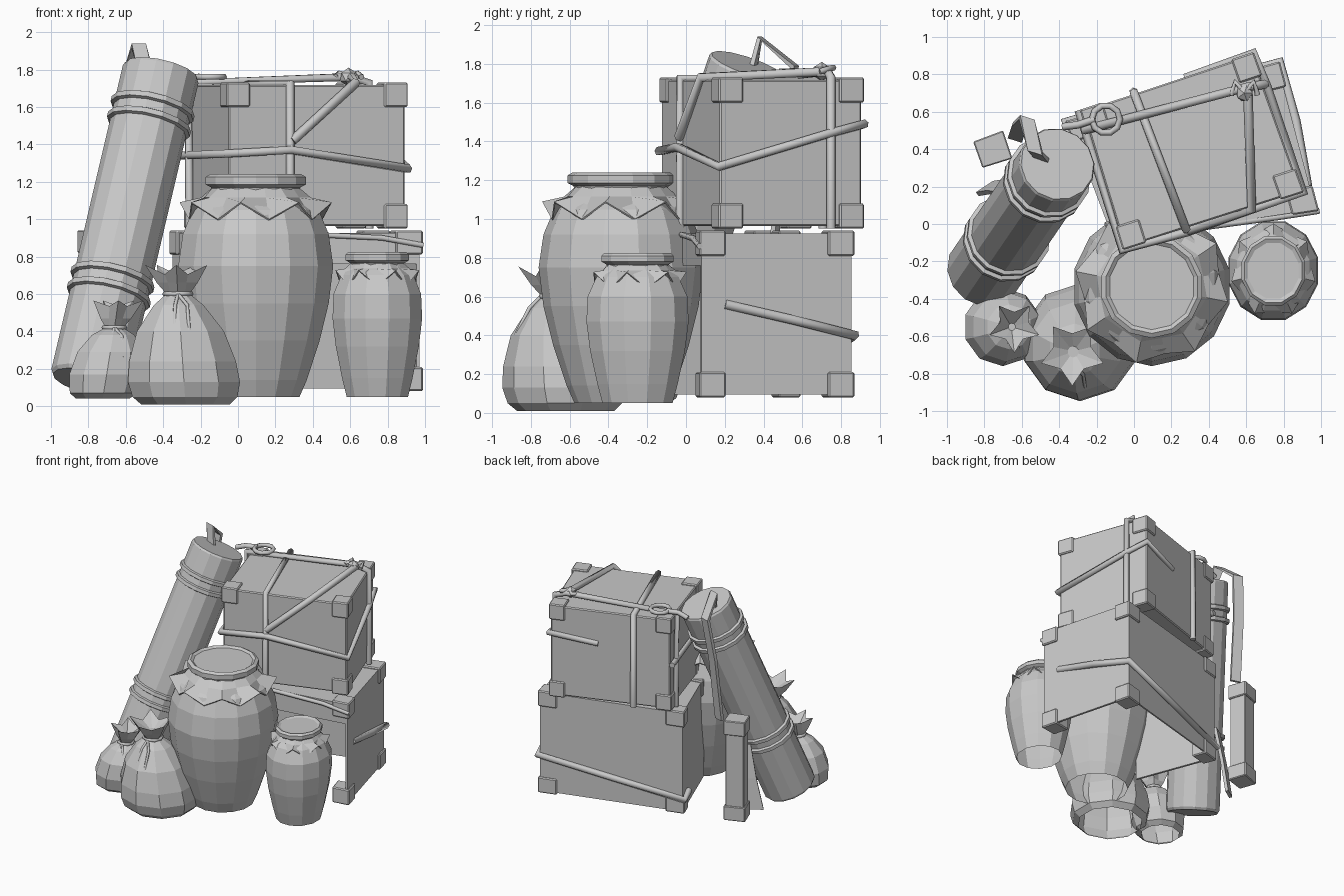
import bpy, bmesh, math
from mathutils import Vector, Matrix

if "Cube" in bpy.data.objects:
    bpy.data.objects.remove(bpy.data.objects["Cube"], do_unlink=True)

GREY = bpy.data.materials.new("plain grey")
GREY.use_nodes = True
GREY.diffuse_color = (0.58, 0.58, 0.58, 1)
GREY.node_tree.nodes["Principled BSDF"].inputs["Base Color"].default_value = GREY.diffuse_color


def finish(name, bm, bevel=0, thick=0):
    bmesh.ops.recalc_face_normals(bm, faces=bm.faces)
    mesh = bpy.data.meshes.new(name)
    bm.to_mesh(mesh)
    bm.free()
    mesh.materials.append(GREY)
    ob = bpy.data.objects.new(name, mesh)
    bpy.context.collection.objects.link(ob)
    if thick:
        ob.modifiers.new("thickness", 'SOLIDIFY').thickness = thick
    if bevel:
        m = ob.modifiers.new("soft_edge", 'BEVEL')
        m.width, m.segments = bevel, 1


def lathe(name, prof, sides, place=Matrix(), lean=(0, 0), thick=0, base=True, top=True):
    """Turned shape; profile points are (radius, z, radius wave, z wave)."""
    bm = bmesh.new()
    height = max(p[1] for p in prof)
    rings = []
    for p in prof:
        r, z, dr, dz = (*p, 0, 0)[:4]
        ring = []
        for i in range(sides):
            a = math.tau * (i + 0.5) / sides
            s = 1 if i % 2 else -1
            k = z / height
            ring.append(bm.verts.new(((r + s * dr) * math.cos(a) + lean[0] * k,
                                      (r + s * dr) * math.sin(a) + lean[1] * k, z + s * dz)))
        rings.append(ring)
    for lo, hi in zip(rings, rings[1:]):
        for i in range(sides):
            j = (i + 1) % sides
            bm.faces.new((lo[i], lo[j], hi[j], hi[i]))
    if base:
        bm.faces.new(rings[0])
    if top:
        bm.faces.new(rings[-1])
    bm.transform(place)
    finish(name, bm, thick=thick)


def rope(name, pts, radius=0.02, closed=False):
    cu = bpy.data.curves.new(name, 'CURVE')
    cu.dimensions = '3D'
    cu.bevel_depth, cu.bevel_resolution, cu.use_fill_caps = radius, 1, True
    sp = cu.splines.new('POLY')
    sp.points.add(len(pts) - 1)
    for q, p in zip(sp.points, pts):
        q.co = (*p, 1)
    sp.use_cyclic_u = closed
    cu.materials.append(GREY)
    ob = bpy.data.objects.new(name, cu)
    bpy.context.collection.objects.link(ob)
    bpy.ops.object.select_all(action='DESELECT')
    ob.select_set(True)
    bpy.context.view_layer.objects.active = ob
    bpy.ops.object.convert(target='MESH')


def ribbon(name, pts, side):
    bm = bmesh.new()
    side = Vector(side)
    pairs = [(bm.verts.new(Vector(p) - side), bm.verts.new(Vector(p) + side)) for p in pts]
    for (a, b), (c, d) in zip(pairs, pairs[1:]):
        bm.faces.new((a, b, d, c))
    finish(name, bm, thick=0.025)


def footprint(a, b, c, d):
    """Maps (u, v, z) onto a four-cornered plan: u along the front, v to the back."""
    a, b, c, d = map(Vector, (a, b, c, d))

    def at(u, v, z):
        p = a.lerp(b, u).lerp(d.lerp(c, u), v)
        return Vector((p.x, p.y, z))
    return at


def blocks(name, at, ranges, bevel):
    bm = bmesh.new()
    for u, v, z in ranges:
        lo, hi = [[bm.verts.new(at(*q, h)) for q in
                   ((u[0], v[0]), (u[1], v[0]), (u[1], v[1]), (u[0], v[1]))] for h in z]
        bm.faces.new(lo[::-1])
        bm.faces.new(hi)
        for i in range(4):
            j = (i + 1) % 4
            bm.faces.new((lo[i], lo[j], hi[j], hi[i]))
    finish(name, bm, bevel)


def corner_caps(name, at, z0, z1, first=0, cap=0.13):
    spots = [(u, v, z) for u in ((0, cap), (1 - cap, 1)) for v in ((0, cap * 1.3), (1 - cap * 1.3, 1))
             for z in ((z0, z0 + 0.13), (z1 - 0.13, z1))]
    blocks(name, at, spots[first:], 0.008)


# Lower crate: open underneath and mostly open at the front
low = footprint((-0.12, -0.1), (0.99, 0.07), (0.78, 0.87), (-0.37, 0.55))
full, tall = (0.014, 0.986), (0.094, 0.926)
blocks("lower_crate_walls", low, [((0.014, 0.03), full, tall), ((0.97, 0.986), full, tall),
                                  (full, (0.97, 0.986), tall), (full, full, (0.91, 0.926)),
                                  ((0.42, 0.986), (0.014, 0.03), (0.76, 0.926))], 0)
corner_caps("lower_crate_caps", low, 0.08, 0.94, first=1)

# Upper crate
upp = footprint((-0.06, -0.14), (0.91, 0.17), (0.64, 0.92), (-0.29, 0.61))
blocks("upper_crate_body", upp, [(full, full, (0.964, 1.716))], 0.008)
corner_caps("upper_crate_caps", upp, 0.95, 1.73)

# Loose post with end caps
post = footprint((-0.81, 0.3), (-0.65, 0.35), (-0.7, 0.5), (-0.86, 0.44))
blocks("post", post, [((0.07, 0.93), (0.07, 0.93), (0.11, 0.93))], 0.006)
blocks("post_caps", post, [((0, 1), (0, 1), z) for z in ((0.1, 0.22), (0.82, 0.94))], 0.006)

# Ropes around the upper crate
rope("cross_strap", [upp(*p) for p in ((.35, 0, .95), (.35, 0, 1.725), (.31, 1, 1.725),
                                       (.31, 1, .95))], 0.024)
rope("long_strap", [upp(*p) for p in ((0, .86, .95), (-.01, .86, 1.73), (.9, .79, 1.76),
                                      (1, .77, 1.73), (1, .77, .95))], 0.024)
rope("slanted_strap", [upp(*p) for p in ((.9, .77, 1.76), (.71, -.005, 1.73), (.36, -.01, 1.42))], 0.026)
rope("side_band", [upp(*p) for p in ((-.005, 1, 1.34), (-.005, 0, 1.35), (.35, -.015, 1.37), (1, 0, 1.27),
                                     (1.005, .75, 1.44), (1, 1, 1.49), (.6, .98, 1.44))], 0.024)

# Knot and rope ring on top
bm = bmesh.new()
bmesh.ops.create_icosphere(bm, subdivisions=1, radius=0.05,
                           matrix=Matrix.Translation((0.59, 0.7, 1.76)))
finish("knot", bm)
for s in (-1, 1):
    rope("knot_loop", [(0.59, 0.7, 1.77), (0.59 + s * .05, 0.76, 1.78), (0.59 + s * .07, 0.69, 1.76)], 0.016)
rope("rope_ring", [(-0.15 + 0.075 * math.cos(a * math.pi / 5), 0.56 + 0.075 * math.sin(a * math.pi / 5), 1.76)
                   for a in range(10)], 0.017, True)
rope("rope_tail", [(-0.21, 0.56, 1.76), (-0.3, 0.53, 1.76), (-0.38, 0.52, 1.73)], 0.02)

# Ropes around the lower crate
rope("lower_strap", [low(*p) for p in ((.975, .17, .56), (1, .6, .48), (1, 1, .4), (.5, 1, .3),
                                       (0, 1, .2), (0, .8, .22))], 0.027)
rope("front_strap", [low(*p) for p in ((.42, .01, .92), (.8, 0, .9), (1, 0, .86))], 0.016)


# Jars with tied cloth covers
def jar(name, place, body, cloth, lid, sides, flaps):
    lathe(name + "_body", body, sides, place, base=False)
    lathe(name + "_cloth_skirt", cloth, flaps * 2, place, thick=0.01, base=False, top=False)
    lathe(name + "_lid", lid, sides, place)


jar("large_jar", Matrix.Translation((0.095, -0.335, 0)),
    [(.24, .05), (.28, .14), (.35, .35), (.4, .55), (.425, .75), (.4, .92), (.345, 1.05), (.23, 1.14)],
    [(.235, 1.17), (.29, 1.115, .01), (.39, 1.045, .025, .045)],
    [(.235, 1.13), (.245, 1.17), (.275, 1.185), (.275, 1.225), (.25, 1.24), (.23, 1.225)], 14, 8)
jar("small_jar", Matrix.Translation((0.745, -0.25, 0)) @ Matrix.Diagonal((1, 1.1, 1, 1)),
    [(.17, .05), (.195, .15), (.23, .32), (.248, .47), (.242, .6), (.2, .7), (.14, .76)],
    [(.14, .77), (.17, .735, .008), (.215, .685, .015, .042)],
    [(.14, .74), (.15, .765), (.175, .78), (.175, .81), (.16, .825), (.14, .815)], 12, 7)


# Tied sacks
def sack(name, x, y, prof, lean, neck_z, neck_r, size):
    lathe(name, prof, 10, Matrix.Translation((x, y, 0)), lean, base=False)
    k = neck_z / max(p[1] for p in prof)
    cx, cy = x + lean[0] * k, y + lean[1] * k
    rope(name + "_cord", [(cx + neck_r * math.cos(a * math.pi / 4), cy + neck_r * math.sin(a * math.pi / 4),
                           neck_z) for a in range(8)], 0.014, True)
    for s in (-0.3, 1):
        rope(name + "_cord_end", [(cx, cy - neck_r, neck_z),
                                  (cx + s * .05 * size, cy - neck_r - .06 * size, neck_z - .06 * size),
                                  (cx + s * .06 * size, cy - neck_r - .13 * size, neck_z - .2 * size)], 0.01)


sack("large_sack", -0.28, -0.62,
     [(.25, .01), (.295, .05), (.315, .13), (.3, .24), (.245, .4), (.14, .54), (.065, .6),
      (.1, .66, .015), (.14, .73, .035, .025), (.03, .66)], (-0.05, -0.07), 0.6, 0.07, 1)
sack("small_sack", -0.73, -0.55,
     [(.15, .04), (.19, .07), (.21, .17), (.185, .29), (.12, .38), (.05, .42),
      (.075, .47, .012), (.11, .55, .03, .015), (.02, .47)], (0.09, 0.0), 0.42, 0.055, 0.8)

# Leaning tube with paired bands
foot, head = Vector((-0.8, -0.25, 0.13)), Vector((-0.41, 0.32, 1.79))
axis = head - foot
length = axis.length
tube = Matrix.Translation(foot) @ axis.to_track_quat('Z', 'Y').to_matrix().to_4x4()
lathe("tube", [(.195, 0), (.208, .02), (.208, length - .015), (.2, length)], 14, tube)
for t in (0.28, 0.33, 0.83, 0.88):
    h = t * length
    lathe("tube_band", [(.2, h - .024), (.228, h - .014), (.228, h + .014), (.2, h + .024)], 14, tube)

# Carrying strap behind the tube
ribbon("tube_handle", [(-.49, .33, 1.76), (-.53, .38, 1.94), (-.57, .57, 1.79), (-.61, .53, 1.45),
                       (-.63, .47, .92)], (.038, -.012, 0))
ribbon("loose_strap", [(-.68, .2, .62), (-.74, .21, .35), (-.8, .2, .1)], (.045, .03, 0))
